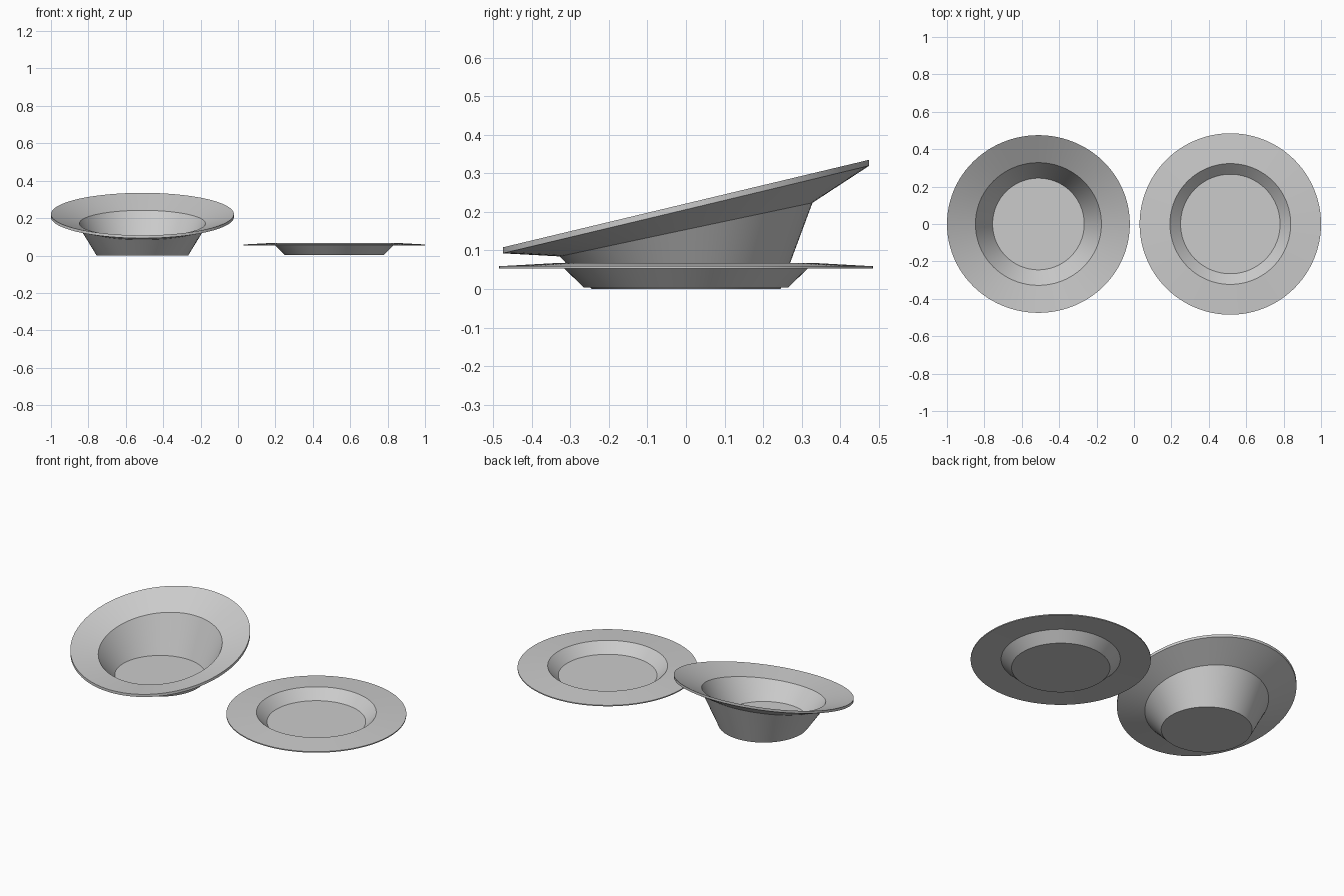
import bpy, bmesh, math

if "Cube" in bpy.data.objects:
    bpy.data.objects.remove(bpy.data.objects["Cube"])

SEGMENTS = 96

grey = bpy.data.materials.new("light_grey")
grey.diffuse_color = (0.6, 0.6, 0.6, 1)
grey.use_nodes = True
grey.node_tree.nodes["Principled BSDF"].inputs["Base Color"].default_value = grey.diffuse_color


def dish(name, cx, rings):
    """Closed shell through rings of (radius, y radius, centre z, slope along y)."""
    bm = bmesh.new()
    loops = []
    for rx, ry, z, slope in rings:
        loop = []
        for i in range(SEGMENTS):
            a = 2 * math.pi * i / SEGMENTS
            y = ry * math.sin(a)
            loop.append(bm.verts.new((cx + rx * math.cos(a), y, z + slope * y)))
        loops.append(loop)
    for lo, hi in zip(loops, loops[1:]):
        for i in range(SEGMENTS):
            j = (i + 1) % SEGMENTS
            bm.faces.new((lo[i], lo[j], hi[j], hi[i]))
    bm.faces.new(loops[0][::-1])   # underside
    bm.faces.new(loops[-1])        # inner floor
    bmesh.ops.recalc_face_normals(bm, faces=bm.faces)
    mesh = bpy.data.meshes.new(name)
    bm.to_mesh(mesh)
    bm.free()
    mesh.materials.append(grey)
    ob = bpy.data.objects.new(name, mesh)
    bpy.context.collection.objects.link(ob)
    bpy.ops.object.select_all(action='DESELECT')
    ob.select_set(True)
    bpy.context.view_layer.objects.active = ob
    bpy.ops.object.shade_smooth_by_angle(angle=math.radians(15))
    return ob


# Deep bowl with a rim that rises toward the back
dish("slanted_bowl", -0.511, [
    (0.245, 0.245, 0.0, 0),
    (0.337, 0.328, 0.154, 0.212),
    (0.489, 0.475, 0.206, 0.239),
    (0.489, 0.475, 0.2215, 0.239),
    (0.337, 0.328, 0.172, 0.212),
    (0.245, 0.245, 0.016, 0),
])

# Shallow flat-rimmed plate
dish("shallow_plate", 0.515, [
    (0.265, 0.265, 0.004, 0),
    (0.321, 0.321, 0.058, 0),
    (0.485, 0.485, 0.053, 0),
    (0.485, 0.485, 0.059, 0),
    (0.323, 0.323, 0.068, 0),
    (0.266, 0.266, 0.012, 0),
])
